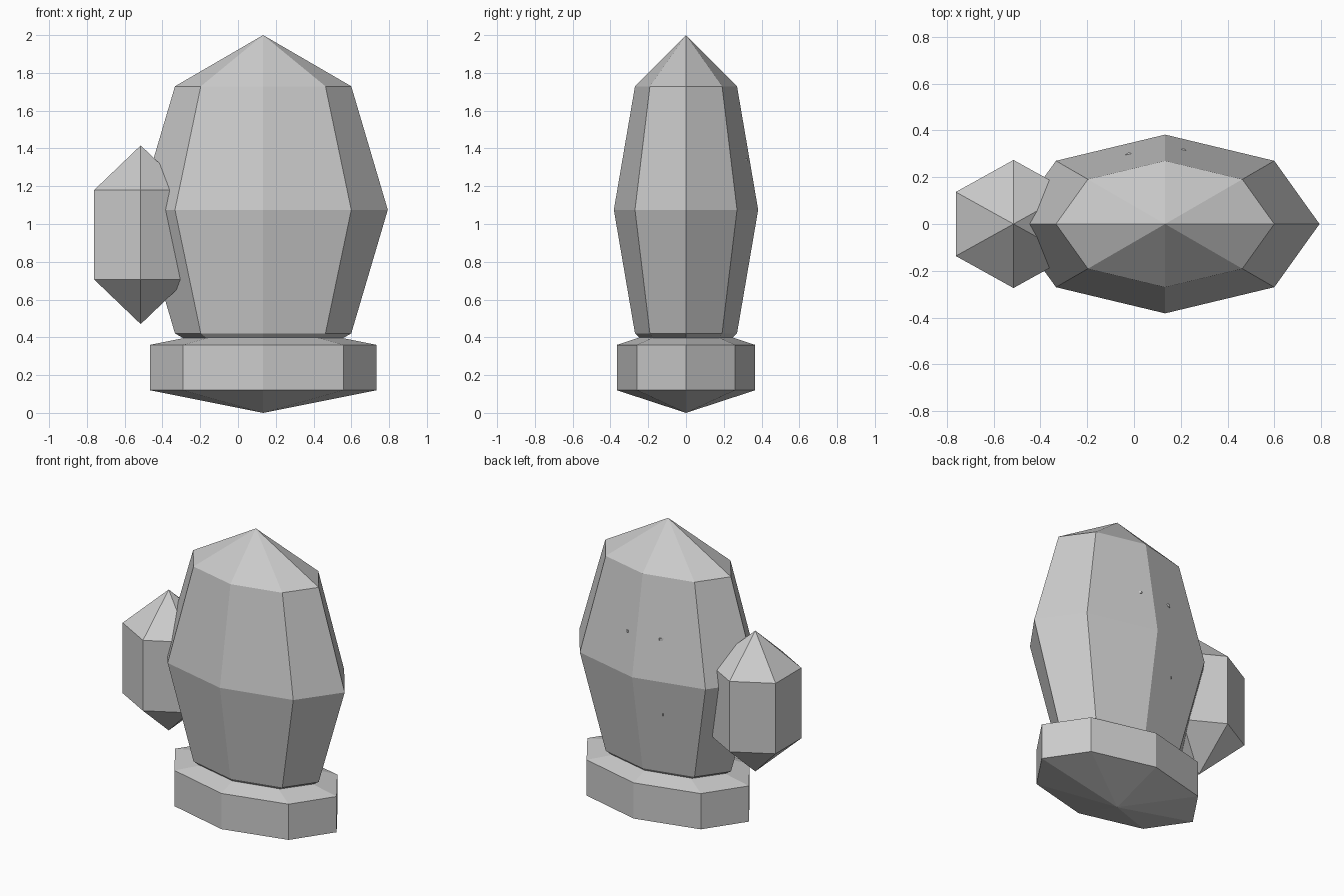
import bpy, bmesh
from mathutils import Matrix, Vector

if "Cube" in bpy.data.objects:
    bpy.data.objects.remove(bpy.data.objects["Cube"], do_unlink=True)

grey = bpy.data.materials.new("plain_grey")
grey.use_nodes = True
colour = (0.6, 0.6, 0.6, 1)
grey.diffuse_color = colour
grey.node_tree.nodes["Principled BSDF"].inputs["Base Color"].default_value = colour


def finish(name, bm):
    mesh = bpy.data.meshes.new(name)
    bm.to_mesh(mesh)
    bm.free()
    mesh.materials.append(grey)
    obj = bpy.data.objects.new(name, mesh)
    bpy.context.collection.objects.link(obj)
    return obj


def gem(name, sides, rings, centre, radii):
    """Flat-shaded low-poly ellipsoid."""
    bm = bmesh.new()
    bmesh.ops.create_uvsphere(
        bm, u_segments=sides, v_segments=rings, radius=1,
        matrix=Matrix.LocRotScale(Vector(centre), None, Vector(radii)))
    return finish(name, bm)


# Mitten: palm, cuff and thumb
gem("palm", 8, 4, (0.133, 0, 1.075), (0.66, 0.382, 0.925))
gem("cuff", 8, 3, (0.133, 0, 0.24), (0.693, 0.423, 0.24))
gem("thumb", 6, 3, (-0.515, 0, 0.943), (0.329, 0.316, 0.473))

# Tiny slivers poking out of the back of the palm
slivers = [("sliver_inner", (-0.02, 0.298, 1.34), 0.05),
           ("sliver_outer", (0.21, 0.316, 1.34), 0.04),
           ("sliver_low", (-0.04, 0.297, 0.84), 0.015)]
for name, centre, width in slivers:
    bm = bmesh.new()
    bmesh.ops.create_cone(
        bm, cap_ends=True, segments=3, radius1=0.5, radius2=0.5, depth=1,
        matrix=Matrix.LocRotScale(Vector(centre), None,
                                  Vector((width, 0.02, 0.015))))
    finish(name, bm)
